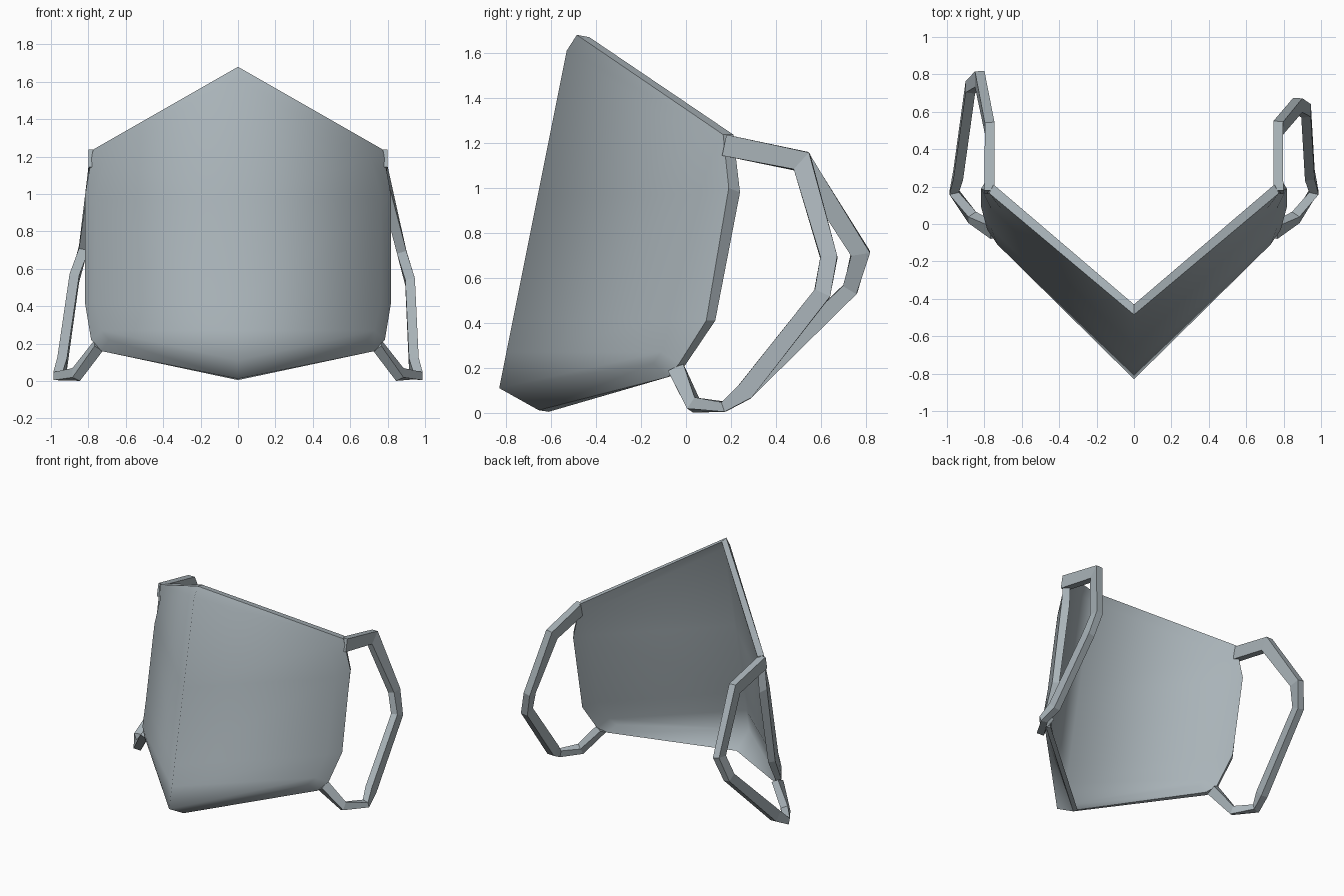
import bpy, bmesh
from mathutils import Vector

cube = bpy.data.objects.get("Cube")
if cube:
    bpy.data.objects.remove(cube)

fabric = bpy.data.materials.new("blue grey fabric")
fabric.use_nodes = True
COLOUR = (0.40, 0.455, 0.485, 1)
fabric.diffuse_color = COLOUR
fabric.node_tree.nodes["Principled BSDF"].inputs["Base Color"].default_value = COLOUR


def finish(bm, name):
    bmesh.ops.recalc_face_normals(bm, faces=bm.faces[:])
    mesh = bpy.data.meshes.new(name)
    bm.to_mesh(mesh)
    bm.free()
    mesh.materials.append(fabric)
    obj = bpy.data.objects.new(name, mesh)
    bpy.context.collection.objects.link(obj)
    return obj


def strip(bm, a, b):
    """Join two equally long vertex rows with quads."""
    return [bm.faces.new((a[i], a[i + 1], b[i + 1], b[i])) for i in range(len(a) - 1)]


# Mask: one half, listed from the top point round the side to the chin point
panel = [(0, -.53, 1.61), (.71, .08, 1.19), (.765, .085, .97), (.765, -.02, .42),
         (.73, -.11, .27), (.69, -.145, .22), (0, -.83, .11)]
rim_out = [(0, -.485, 1.68), (.775, .165, 1.237), (.817, .19, 1.0), (.817, .09, .41),
           (.785, -.03, .22), (.73, -.08, .16), (0, -.655, .012)]
rim_in = [(0, -.43, 1.67), (.75, .21, 1.237), (.785, .24, .98), (.785, .13, .41),
          (.755, -.005, .21), (.705, -.06, .165), (0, -.61, .005)]
lining = [(0 if x == 0 else x - .03, y + (.07 if x == 0 else .04), z) for x, y, z in panel]


def face_panel(bm, ring):
    """Fill a ring with bands running to points along the centre fold."""
    top, bottom = ring[0], ring[-1]
    fold = [top]
    for v in ring[2:-2]:
        t = (top.co.z - v.co.z) / (top.co.z - bottom.co.z)
        fold.append(bm.verts.new(top.co.lerp(bottom.co, t)))
    fold.append(bottom)
    strip(bm, ring[1:-1], fold)


bm = bmesh.new()
rows = [[bm.verts.new(p) for p in row] for row in (panel, rim_out, rim_in, lining)]
strip(bm, rows[0], rows[1])
edge_faces = strip(bm, rows[1], rows[2])
strip(bm, rows[2], rows[3])
face_panel(bm, rows[0])
face_panel(bm, rows[3])
for f in bm.faces:
    f.smooth = True
# Crisp border where the outside and lining meet the rim
for f in edge_faces:
    f.smooth = False
    for e in f.edges:
        e.smooth = False
bmesh.ops.mirror(bm, geom=bm.verts[:] + bm.edges[:] + bm.faces[:], axis='X', merge_dist=.0005)
finish(bm, "mask_shell")


# Ear loops: flat band swept along a path, each point is (x, y, z, band width)
def ear_loop(name, path):
    bm = bmesh.new()
    pts = [Vector(p[:3]) for p in path]
    rings = []
    for i, p in enumerate(pts):
        before = (p - pts[i - 1]).normalized() if i else Vector()
        after = (pts[i + 1] - p).normalized() if i < len(pts) - 1 else Vector()
        tangent = (before + after).normalized()
        side = Vector((1, 0, 0))
        side = (side - tangent * side.dot(tangent)).normalized()
        across = tangent.cross(side) * path[i][3] / 2
        side *= .026
        ring = [bm.verts.new(p + across * a + side * s)
                for a, s in ((1, 1), (1, -1), (-1, -1), (-1, 1))]
        rings.append(ring)
    for a, b in zip(rings, rings[1:]):
        strip(bm, a + a[:1], b + b[:1])
    bm.faces.new(rings[0])
    bm.faces.new(rings[-1])
    finish(bm, name)


def loop_path(sign, middle):
    start = [(.772, .17, 1.19, .095), (.772, .515, 1.118, .1)]
    end = [(.94, .262, .095, .08), (.962, .17, .028, .045),
           (.865, .035, .035, .06), (.745, -.04, .19, .075)]
    return [(sign * x, y, z, w) for x, y, z, w in start + middle + end]


ear_loop("ear_loop_left", loop_path(1, [(.875, .635, .69, .075), (.92, .605, .53, .075)]))
ear_loop("ear_loop_right", loop_path(-1, [(.825, .775, .71, .085), (.875, .73, .55, .07)]))
